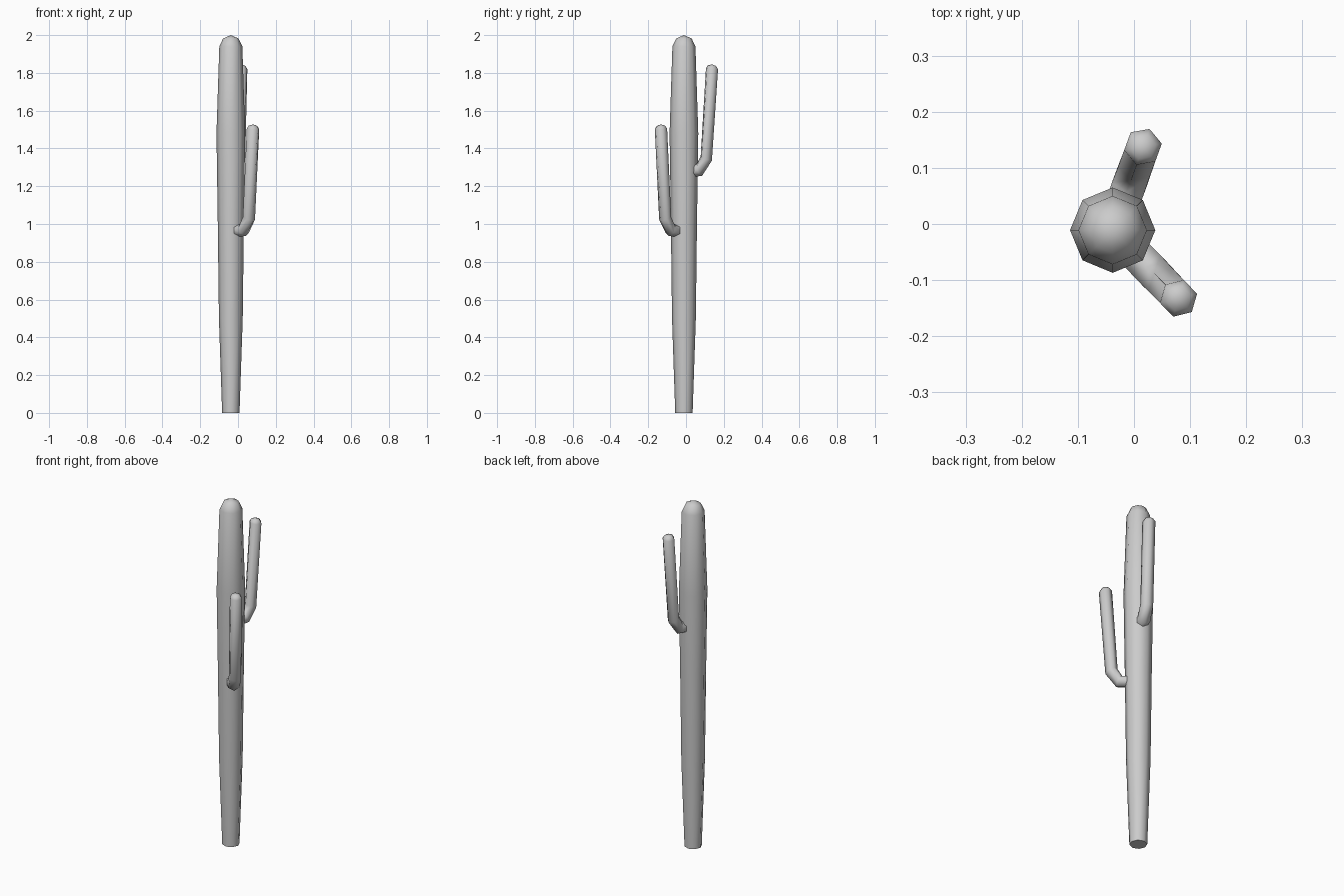
import bpy, bmesh, math
from mathutils import Vector

if "Cube" in bpy.data.objects:
    bpy.data.objects.remove(bpy.data.objects["Cube"])

AXIS = Vector((-0.038, -0.011, 0))


def tube(name, heading, sides, rings):
    """Loft rings of (distance from trunk axis, z, radius, tilt); last ring closes in a point."""
    a = math.radians(heading)
    out, side, up = Vector((math.cos(a), math.sin(a), 0)), Vector((-math.sin(a), math.cos(a), 0)), Vector((0, 0, 1))
    bm = bmesh.new()
    loops = []
    for d, z, r, tilt in rings[:-1]:
        t = math.radians(tilt)
        u = out * math.cos(t) - up * math.sin(t)
        c = AXIS + out * d + up * z
        loops.append([bm.verts.new(c + r * (u * math.cos(k) + side * math.sin(k)))
                      for k in (2 * math.pi * i / sides for i in range(sides))])
    for lo, hi in zip(loops, loops[1:]):
        for i in range(sides):
            j = (i + 1) % sides
            bm.faces.new((lo[i], lo[j], hi[j], hi[i]))
    tip = bm.verts.new(AXIS + out * rings[-1][0] + up * rings[-1][1])
    for i in range(sides):
        bm.faces.new((loops[-1][i], loops[-1][(i + 1) % sides], tip))
    bm.faces.new(loops[0][::-1])
    bmesh.ops.recalc_face_normals(bm, faces=bm.faces)
    mesh = bpy.data.meshes.new(name)
    bm.to_mesh(mesh)
    bm.free()
    obj = bpy.data.objects.new(name, mesh)
    bpy.context.collection.objects.link(obj)
    bpy.ops.object.select_all(action='DESELECT')
    obj.select_set(True)
    bpy.context.view_layer.objects.active = obj
    bpy.ops.object.shade_smooth_by_angle(angle=math.radians(65))
    return obj


def arm(name, heading, z, corner, elbow, tip, top):
    """Six-sided arm: out of the trunk, bent at the elbow, then up to a rounded tip."""
    tube(name, heading, 6, [
        (0.03, z, 0.034, 90),
        (corner, z + 0.003, 0.035, 65),
        (elbow, z + 0.065, 0.034, 22),
        (tip, top - 0.024, 0.034, 4),
        (tip, top - 0.007, 0.023, 4),
        (tip, top, 0, 0)])


# Eight-sided trunk, widest above the middle, with a domed top
tube("trunk", 0, 8, [(0, z, r, 0) for z, r in (
    (0, 0.046), (0.5, 0.063), (1.0, 0.069), (1.48, 0.076),
    (1.94, 0.061), (1.982, 0.041), (2.0, 0))])

# Two arms
arm("front_arm", -46, 0.965, 0.098, 0.138, 0.169, 1.527)
arm("back_arm", 70, 1.283, 0.087, 0.126, 0.158, 1.845)
